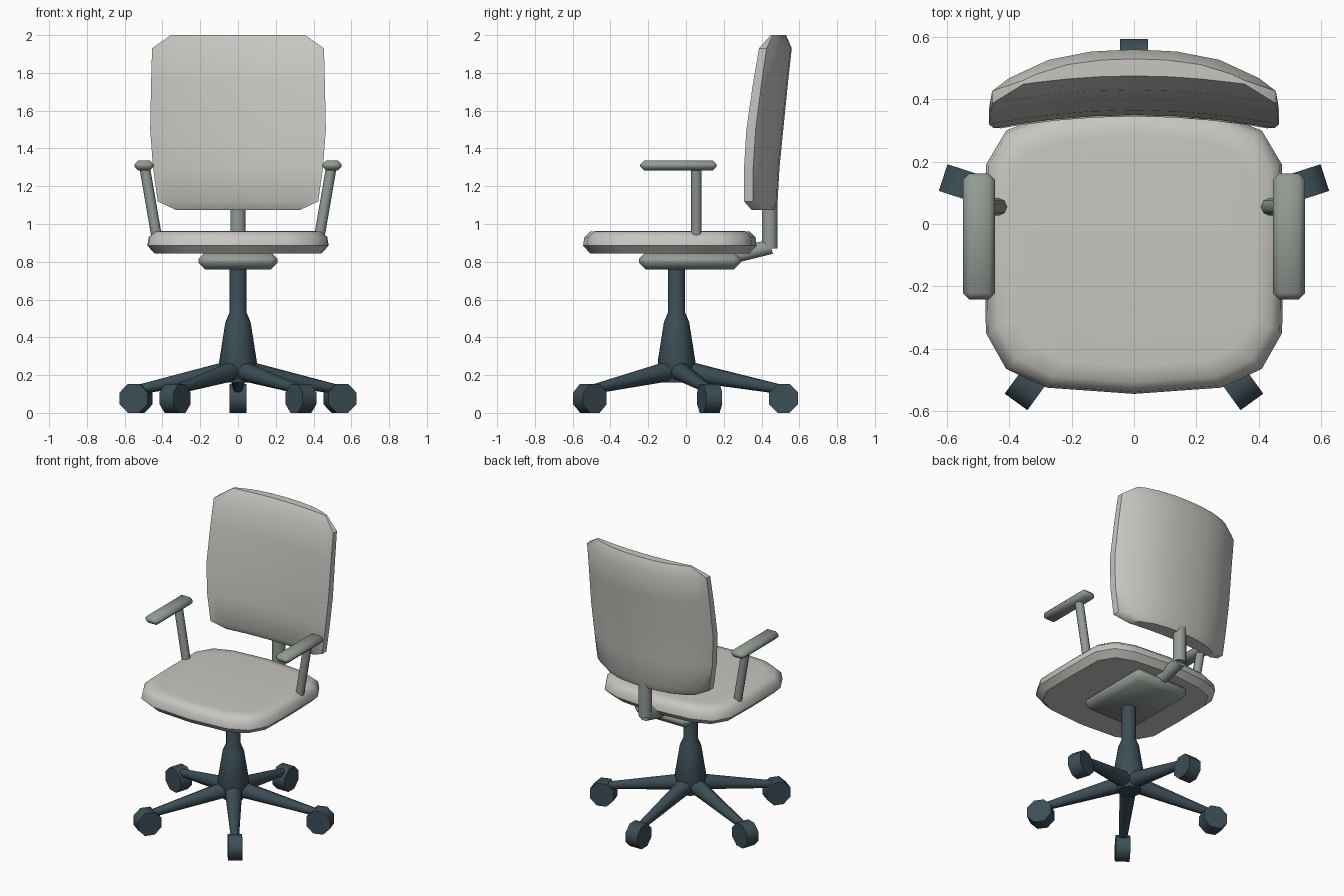
import bpy, bmesh, math
from mathutils import Vector, Matrix

cube = bpy.data.objects.get("Cube")
if cube:
    bpy.data.objects.remove(cube, do_unlink=True)


def material(name, rgb):
    m = bpy.data.materials.new(name)
    m.use_nodes = True
    m.diffuse_color = (*rgb, 1)
    m.node_tree.nodes["Principled BSDF"].inputs["Base Color"].default_value = (*rgb, 1)
    m.node_tree.nodes["Principled BSDF"].inputs["Roughness"].default_value = 0.6
    return m


fabric = material("light grey fabric", (0.57, 0.565, 0.535))
plastic = material("mid grey plastic", (0.29, 0.33, 0.295))
dark = material("dark slate", (0.045, 0.076, 0.093))


def finish(name, bm, mat, angle=40):
    """Turn a bmesh into a smooth-shaded object with sharp edges kept."""
    bmesh.ops.recalc_face_normals(bm, faces=bm.faces)
    me = bpy.data.meshes.new(name)
    bm.to_mesh(me)
    bm.free()
    me.materials.append(mat)
    me.shade_smooth()
    me.set_sharp_from_angle(angle=math.radians(angle))
    ob = bpy.data.objects.new(name, me)
    bpy.context.collection.objects.link(ob)
    return ob


def loft(bm, rings):
    """Join successive closed rings with quads; return the vertex rings."""
    vs = [[bm.verts.new(p) for p in r] for r in rings]
    n = len(vs[0])
    for a, b in zip(vs, vs[1:]):
        for i in range(n):
            bm.faces.new((a[i], a[(i + 1) % n], b[(i + 1) % n], b[i]))
    return vs


def rod(name, start, end, r1, r2, mat, sides=8, turn=0.0):
    start, end = Vector(start), Vector(end)
    d = end - start
    rot = d.to_track_quat('Z', 'Y').to_matrix().to_4x4()
    bm = bmesh.new()
    bmesh.ops.create_cone(bm, cap_ends=True, segments=sides, radius1=r1, radius2=r2,
                          depth=d.length,
                          matrix=Matrix.Translation((start + end) / 2) @ rot
                          @ Matrix.Rotation(turn, 4, 'Z'))
    return finish(name, bm, mat, 50)


def chamfer_box(name, centre, size, width, mat):
    bm = bmesh.new()
    bmesh.ops.create_cube(bm, size=1, matrix=Matrix.Translation(centre)
                          @ Matrix.Diagonal((*size, 1)))
    bmesh.ops.bevel(bm, geom=bm.edges[:], offset=width, segments=1, affect='EDGES')
    return finish(name, bm, mat, 50)


AXIS_Y = -0.05

# Gas column and flared hub
bm = bmesh.new()
profile = [(0.07, 0.16), (0.1, 0.27), (0.067, 0.48), (0.046, 0.53), (0.046, 0.8)]
rings = [[(r * math.cos(i * math.tau / 12), AXIS_Y + r * math.sin(i * math.tau / 12), z)
          for i in range(12)] for r, z in profile]
vs = loft(bm, rings)
bm.faces.new(vs[0])
bm.faces.new(vs[-1])
finish("centre_column", bm, dark)

# Five star legs with casters
for k in range(5):
    a = math.radians(90 + 72 * k)
    out = Vector((math.cos(a), math.sin(a), 0))
    side = Vector((-out.y, out.x, 0))
    hub = Vector((0, AXIS_Y, 0))
    rod(f"base_leg_{k + 1}", hub + out * 0.03 + Vector((0, 0, 0.225)),
        hub + out * 0.55 + Vector((0, 0, 0.125)), 0.055, 0.025, dark)
    wheel = hub + out * 0.567 + Vector((0, 0, 0.077))
    rod(f"caster_{k + 1}", wheel - side * 0.045, wheel + side * 0.045,
        0.083, 0.083, dark, turn=math.pi / 8)

# Tilt mechanism under the seat
chamfer_box("tilt_mechanism", (0, 0.02, 0.805), (0.42, 0.54, 0.09), 0.036, plastic)

# Seat cushion: one rounded outline, stacked at several insets
half = [(0, 0.375), (0.28, 0.35), (0.41, 0.3), (0.475, 0.19), (0.48, -0.08),
        (0.475, -0.35), (0.41, -0.465), (0.28, -0.525), (0, -0.545)]
outline = half + [(-x, y) for x, y in half[-2:0:-1]]
mid = -0.085
layers = [(0.92, 0.845), (1.0, 0.885), (0.985, 0.93), (0.92, 0.959), (0.81, 0.964)]
bm = bmesh.new()
vs = loft(bm, [[(x * s, mid + (y - mid) * s, z) for x, y in outline] for s, z in layers])
bm.faces.new(vs[0])
bm.faces.new(vs[-1])
finish("seat_cushion", bm, fabric)

# Backrest: lens-shaped sections (height, half width, front y, back y at the middle)
sections = [(1.075, 0.33, 0.37, 0.465), (1.12, 0.425, 0.345, 0.485),
            (1.3, 0.45, 0.35, 0.495), (1.5, 0.465, 0.365, 0.515),
            (1.75, 0.46, 0.4, 0.54), (1.93, 0.455, 0.43, 0.56), (2.0, 0.355, 0.475, 0.53)]
across = [-1, -0.88, -0.6, -0.3, 0, 0.3, 0.6, 0.88, 1]
bm = bmesh.new()
rings = []
for z, w, front, back in sections:
    def f(t): return (t * w, front - 0.21 * (t * w) ** 2, z)
    def b(t): return (t * w, back - 0.33 * (t * w) ** 2 - (back - front) * 0.5 * t ** 4, z)
    rings.append([f(t) for t in across] + [b(t) for t in reversed(across)])
vs = loft(bm, rings)
n = len(across)
for ring in (vs[0], vs[-1]):
    for i in range(n - 1):
        bm.faces.new((ring[i], ring[i + 1], ring[-2 - i], ring[-1 - i]))
finish("backrest", bm, fabric)

# Backrest support: sloping bar and upright
rod("support_bar", (0, 0.13, 0.8), (0, 0.45, 0.88), 0.042, 0.042, plastic, turn=math.pi / 8)
rod("support_upright", (0, 0.443, 0.87), (0, 0.443, 1.17), 0.044, 0.044, plastic,
    turn=math.pi / 8)

# Armrests, left and right
for label, s in (("left", 1), ("right", -1)):
    rod(f"{label}_arm_post", (s * 0.432, 0.055, 0.94), (s * 0.494, 0.055, 1.3),
        0.028, 0.028, plastic)
    chamfer_box(f"{label}_arm_pad", (s * 0.497, -0.04, 1.31), (0.102, 0.405, 0.052),
                0.02, plastic)
